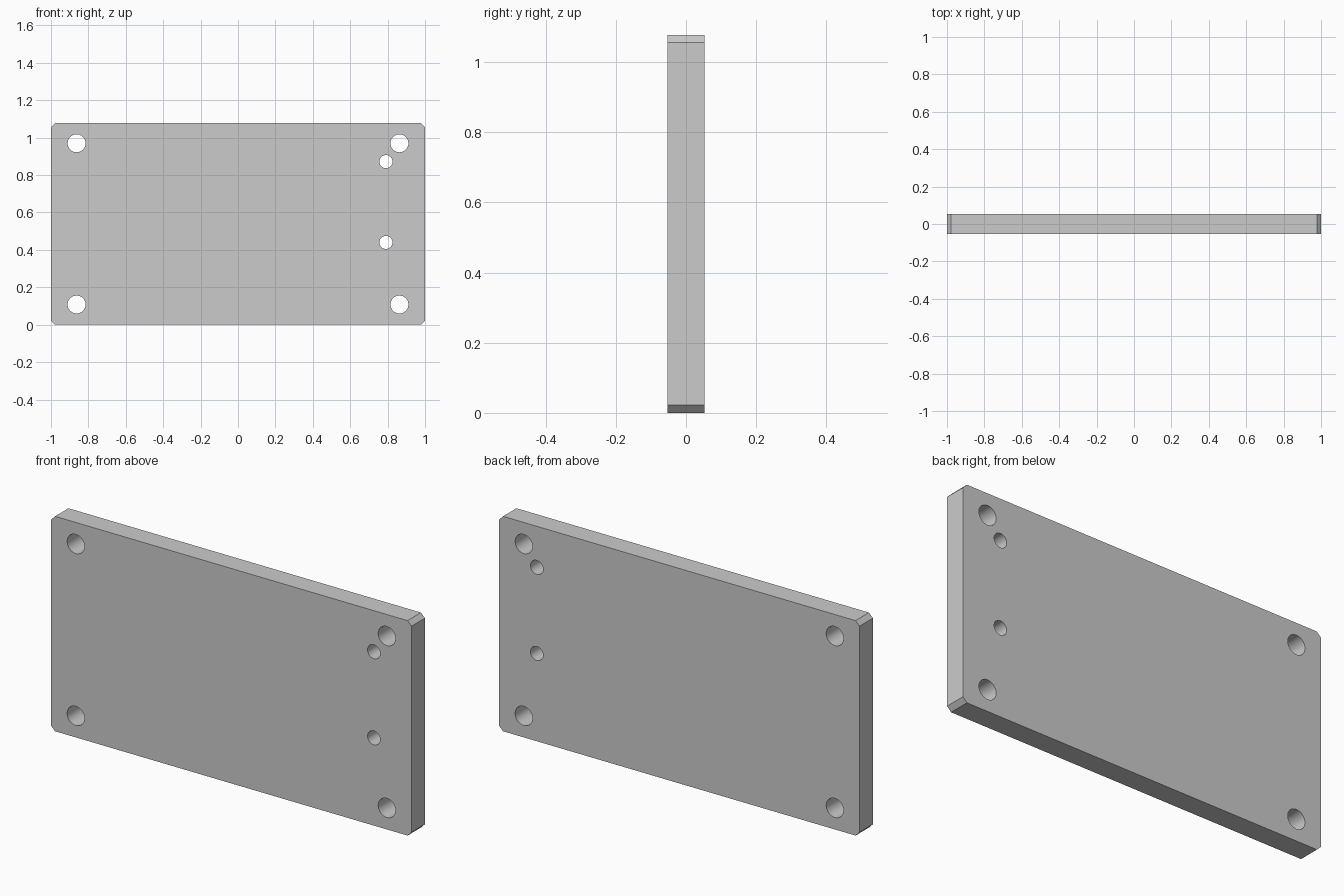
import bpy, bmesh, math

if "Cube" in bpy.data.objects:
    bpy.data.objects.remove(bpy.data.objects["Cube"])

HALF_W, HEIGHT, THICK, CHAMFER = 1.0, 1.078, 0.106, 0.022


def extruded(name, outlines):
    """Extrude x-z outlines symmetrically through the plate thickness."""
    return_bm = bmesh.new()
    for pts, depth in outlines:
        face = return_bm.faces.new([return_bm.verts.new((x, -depth / 2, z)) for x, z in pts])
        new = bmesh.ops.extrude_face_region(return_bm, geom=[face])["geom"]
        bmesh.ops.translate(return_bm, vec=(0, depth, 0),
                            verts=[v for v in new if isinstance(v, bmesh.types.BMVert)])
    bmesh.ops.recalc_face_normals(return_bm, faces=return_bm.faces)
    mesh = bpy.data.meshes.new(name)
    return_bm.to_mesh(mesh)
    return_bm.free()
    obj = bpy.data.objects.new(name, mesh)
    bpy.context.collection.objects.link(obj)
    return obj


def circle(x, z, r, n=48):
    return [(x + r * math.cos(2 * math.pi * i / n), z + r * math.sin(2 * math.pi * i / n))
            for i in range(n)]


# Plate with clipped corners
w, h, c = HALF_W, HEIGHT, CHAMFER
outline = [(-w + c, 0), (w - c, 0), (w, c), (w, h - c),
           (w - c, h), (-w + c, h), (-w, h - c), (-w, c)]
plate = extruded("mounting_plate", [(outline, THICK)])

# Four corner holes and two smaller holes near the right edge
holes = [(sx * 0.863, z, 0.048) for sx in (-1, 1) for z in (0.108, 0.970)]
holes += [(0.791, z, 0.035) for z in (0.440, 0.872)]
cutter = extruded("hole_cutter", [(circle(*hole), THICK * 2) for hole in holes])
cutter.hide_render = True

# Drill the holes through the plate
drill = plate.modifiers.new("drill_holes", "BOOLEAN")
drill.operation = "DIFFERENCE"
drill.solver = "EXACT"
drill.object = cutter
bpy.context.view_layer.objects.active = plate
plate.select_set(True)
bpy.ops.object.modifier_apply(modifier=drill.name)
bpy.data.objects.remove(cutter)
bpy.ops.object.shade_smooth_by_angle(angle=math.radians(30))
